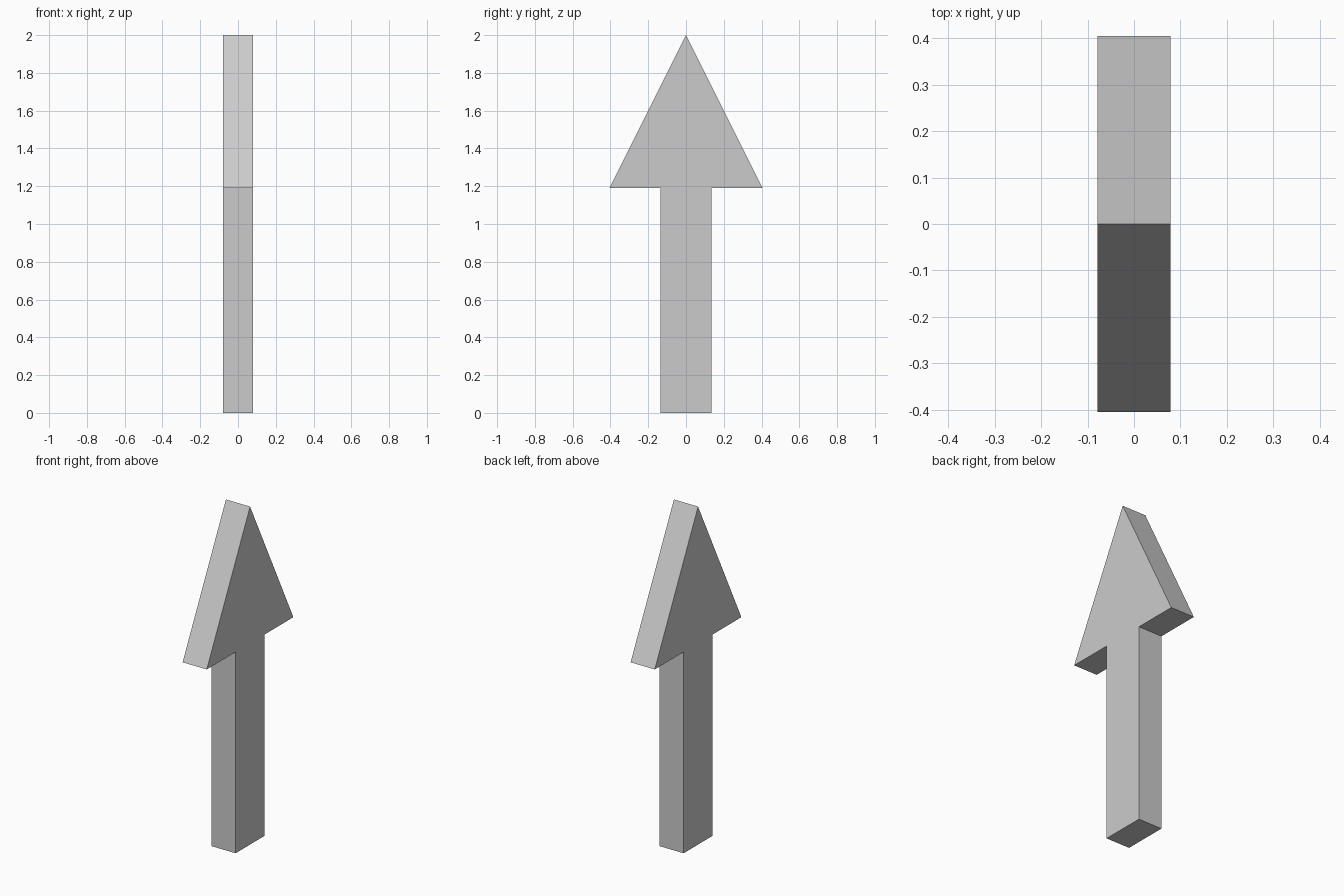
import bpy
import bmesh

if "Cube" in bpy.data.objects:
    bpy.data.objects.remove(bpy.data.objects["Cube"])

HALF_THICK = 0.079

# Right half of the arrow outline (y, z), mirrored for the left half
half = [(0.135, 0.0), (0.135, 1.191), (0.405, 1.191)]
outline = half + [(0.0, 2.0)] + [(-y, z) for y, z in reversed(half)]

# Flat arrow plate: outline face extruded through its thickness
bm = bmesh.new()
face = bm.faces.new([bm.verts.new((-HALF_THICK, y, z)) for y, z in outline])
ext = bmesh.ops.extrude_face_region(bm, geom=[face], use_keep_orig=True)
verts = [g for g in ext["geom"] if isinstance(g, bmesh.types.BMVert)]
bmesh.ops.translate(bm, verts=verts, vec=(2 * HALF_THICK, 0, 0))
bmesh.ops.recalc_face_normals(bm, faces=bm.faces)

mesh = bpy.data.meshes.new("arrow")
bm.to_mesh(mesh)
bm.free()
bpy.context.collection.objects.link(bpy.data.objects.new("arrow", mesh))
